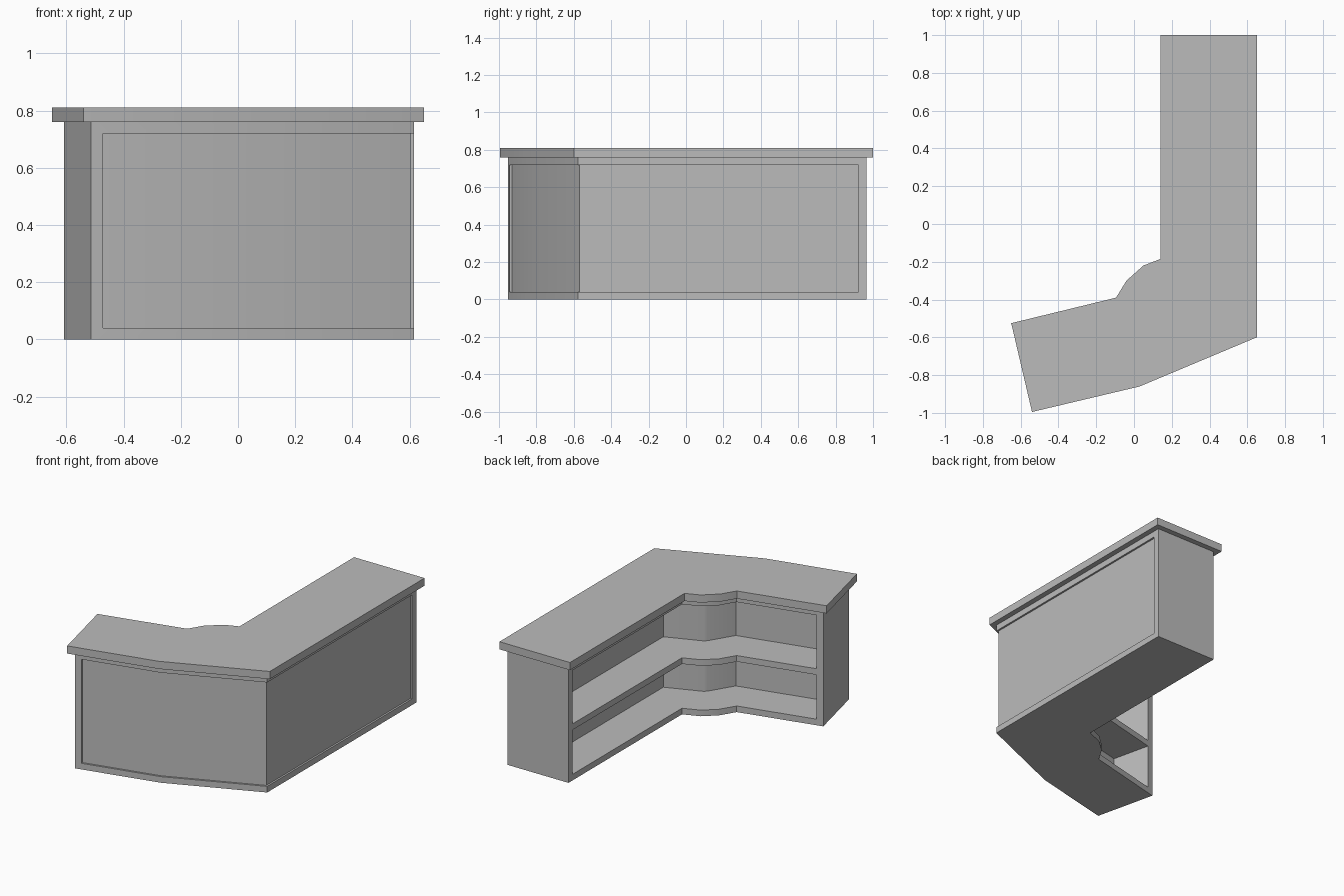
import bpy
import bmesh
from mathutils import Vector

cube = bpy.data.objects.get("Cube")
if cube:
    bpy.data.objects.remove(cube, do_unlink=True)

grey = bpy.data.materials.new("plain_grey")
grey.use_nodes = True
COLOUR = (0.5, 0.5, 0.5, 1)
grey.diffuse_color = COLOUR
grey.node_tree.nodes["Principled BSDF"].inputs["Base Color"].default_value = COLOUR

# Countertop plan, clockwise: one end, the customer side, the other end, the staff side
PLAN = [Vector(p) for p in (
    (0.14, 1.0), (0.65, 1.0), (0.65, -0.6), (0.03, -0.86), (-0.54, -0.995),
    (-0.65, -0.525), (-0.095, -0.39), (-0.04, -0.30), (0.05, -0.22), (0.14, -0.185))]
OVERHANG = 0.035
POST = 0.043


def inset(end, outer, inner):
    """Move the plan's edges inwards, with a distance for each kind of edge."""
    dist = [end] + [outer] * 3 + [end] + [inner] * 5
    n = len(PLAN)
    lines = []
    for i in range(n):
        d = (PLAN[(i + 1) % n] - PLAN[i]).normalized()
        normal = Vector((d.y, -d.x))
        lines.append((PLAN[i] + normal * dist[i], d))
    points = []
    for i in range(n):
        (p, d), (q, e) = lines[i - 1], lines[i]
        t = (q - p).cross(e) / d.cross(e)
        points.append(p + d * t)
    return points


def outer_side(points):
    return points[1:5]


def inner_side(points):
    return points[5:] + points[:1]


def prism(name, outline, z0, z1):
    bm = bmesh.new()
    face = bm.faces.new([bm.verts.new((p.x, p.y, z0)) for p in outline])
    top = bmesh.ops.extrude_face_region(bm, geom=[face])["geom"]
    verts = [v for v in top if isinstance(v, bmesh.types.BMVert)]
    bmesh.ops.translate(bm, verts=verts, vec=(0, 0, z1 - z0))
    bmesh.ops.recalc_face_normals(bm, faces=bm.faces)
    mesh = bpy.data.meshes.new(name)
    bm.to_mesh(mesh)
    bm.free()
    obj = bpy.data.objects.new(name, mesh)
    obj.data.materials.append(grey)
    bpy.context.collection.objects.link(obj)
    return obj


def activate(obj):
    bpy.ops.object.select_all(action="DESELECT")
    obj.select_set(True)
    bpy.context.view_layer.objects.active = obj


def carve(obj, cutter):
    cutter.hide_render = True
    mod = obj.modifiers.new("carve", "BOOLEAN")
    mod.operation = "DIFFERENCE"
    mod.solver = "EXACT"
    mod.object = cutter
    activate(obj)
    bpy.ops.object.modifier_apply(modifier=mod.name)
    bpy.data.objects.remove(cutter, do_unlink=True)


# Slab and cabinet
countertop = prism("countertop", PLAN, 0.76, 0.81)
cabinet = prism("cabinet", inset(OVERHANG, OVERHANG, OVERHANG), 0, 0.76)

# Shallow panel wrapping around the customer side
end = OVERHANG + POST
panel = outer_side(inset(end, OVERHANG + 0.012, 0)) + outer_side(inset(end, -0.02, 0))[::-1]
carve(cabinet, prism("panel_cutter", panel, 0.04, 0.72))

# Two open shelf bays on the staff side
bay = inner_side(inset(end, 0, OVERHANG + 0.26)) + inner_side(inset(end, 0, -0.02))[::-1]
for z0, z1 in ((0.04, 0.33), (0.37, 0.72)):
    carve(cabinet, prism("bay_cutter", bay, z0, z1))

for obj in (countertop, cabinet):
    activate(obj)
    bpy.ops.object.shade_smooth_by_angle()
